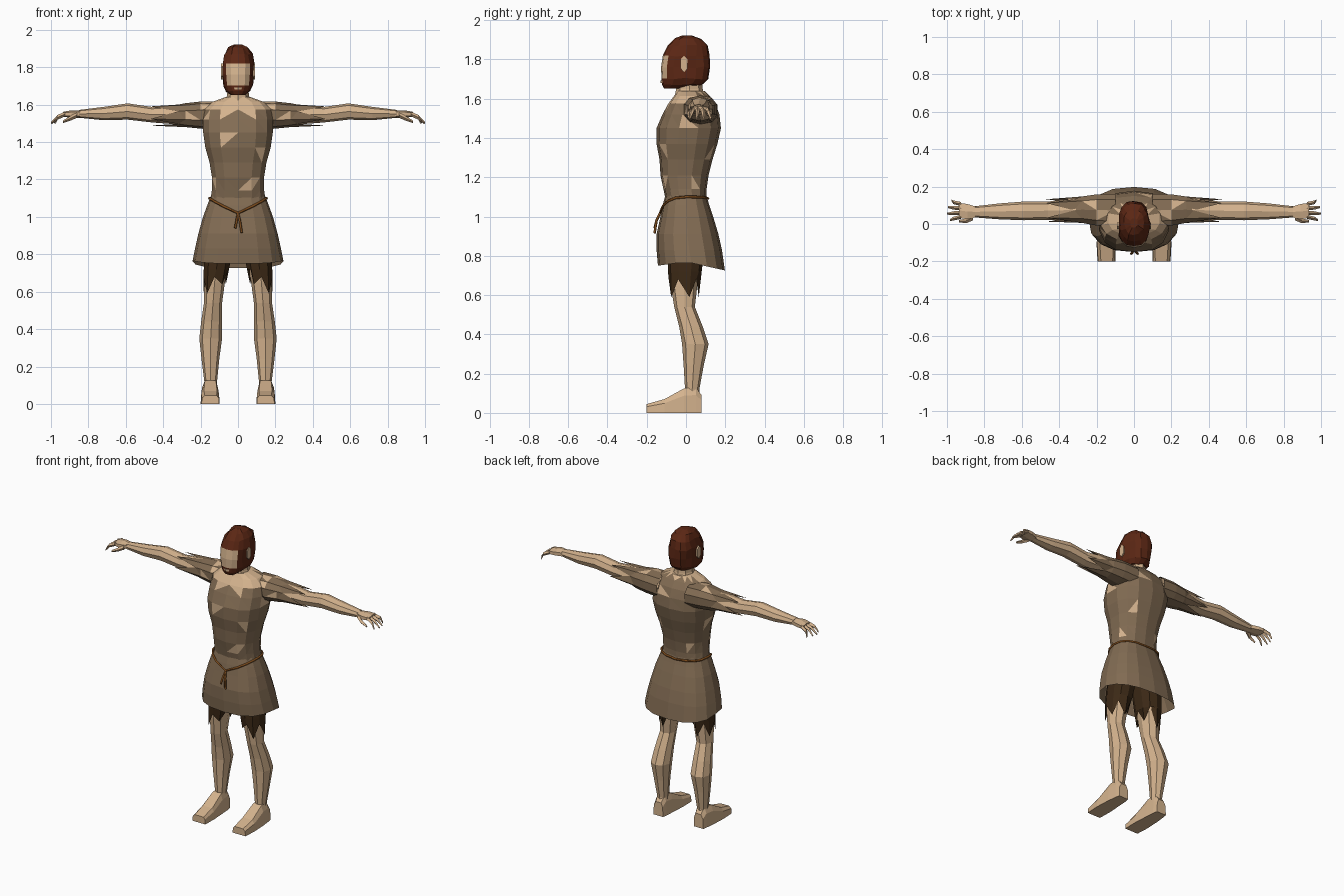
import bpy, bmesh, math, random
from mathutils import Vector

if "Cube" in bpy.data.objects:
    bpy.data.objects.remove(bpy.data.objects["Cube"])

random.seed(4)


def material(name, rgb):
    m = bpy.data.materials.new(name)
    m.diffuse_color = (*rgb, 1)
    m.use_nodes = True
    m.node_tree.nodes["Principled BSDF"].inputs["Base Color"].default_value = m.diffuse_color
    return m


SKIN = material("skin", (0.66, 0.45, 0.27))
CLOTH = material("tunic brown", (0.225, 0.15, 0.087))
DARK = material("dark trousers", (0.045, 0.022, 0.008))
HAIR = material("hair red brown", (0.105, 0.02, 0.007))
CORD = material("cord brown", (0.2, 0.07, 0.012))


def spow(v, p):
    return math.copysign(abs(v) ** p, v)


def oval(a0, a1, b0, b1, n, p=1.0):
    """Closed section between a0..a1 and b0..b1, starting at the b0 side."""
    pts = []
    for i in range(n):
        t = 2 * math.pi * i / n
        pts.append(((a0 + a1) / 2 + (a1 - a0) / 2 * spow(math.sin(t), p),
                    (b0 + b1) / 2 - (b1 - b0) / 2 * spow(math.cos(t), p)))
    return pts


def z_ring(z, x0, x1, y0, y1, n, p=1.0):
    return [Vector((x, y, z)) for x, y in oval(x0, x1, y0, y1, n, p)]


def x_ring(x, y0, y1, z0, z1, n, s=1, p=0.85):
    return [Vector((s * x, y, z)) for y, z in oval(y0, y1, z0, z1, n, p)]


def loft(name, rings, mats, caps=(True, True), tri=False, rule=None):
    bm = bmesh.new()
    vs = [[bm.verts.new(p) for p in r] for r in rings]
    n = len(vs[0])
    for a, b in zip(vs, vs[1:]):
        for i in range(n):
            j = (i + 1) % n
            bm.faces.new((a[i], a[j], b[j], b[i]))
    if caps[0]:
        bm.faces.new(vs[0])
    if caps[1]:
        bm.faces.new(vs[-1])
    if tri:
        bmesh.ops.triangulate(bm, faces=bm.faces[:])
    bmesh.ops.recalc_face_normals(bm, faces=bm.faces[:])
    if rule:
        for f in bm.faces:
            f.material_index = rule(f.calc_center_median())
    me = bpy.data.meshes.new(name)
    bm.to_mesh(me)
    bm.free()
    for m in mats:
        me.materials.append(m)
    ob = bpy.data.objects.new(name, me)
    bpy.context.collection.objects.link(ob)
    return ob


def tear(ob, points):
    """Show skin (slot 1) on the face nearest to each point."""
    for p in points:
        f = min(ob.data.polygons, key=lambda f: (f.center - Vector(p)).length)
        f.material_index = 1


# Tunic body: z, half width, front y, back y
torso = [(1.09, .15, -.105, .105), (1.14, .143, -.115, .105), (1.21, .142, -.13, .115),
         (1.29, .155, -.135, .135), (1.37, .178, -.15, .16), (1.45, .19, -.15, .178),
         (1.52, .19, -.12, .17), (1.575, .18, -.09, .15), (1.615, .14, -.06, .12),
         (1.64, .07, -.045, .095)]


def bare(c):
    return int(c.z > 1.625 or (c.y < .06 and c.z > 1.545 + .25 * abs(abs(c.x) - .05)))


body = loft("tunic_body", [z_ring(z, -w, w, f, b, 14, .8) for z, w, f, b in torso],
            [CLOTH, SKIN], tri=True, rule=bare)
tear(body, [(-.05, -.15, 1.41), (.14, -.1, 1.36), (.05, -.12, 1.16), (-.12, -.08, 1.17),
            (.18, -.02, 1.45), (.14, .05, 1.15), (.1, -.1, 1.18), (-.16, -.05, 1.55),
            (.05, .17, 1.52), (-.07, .1, 1.18), (-.12, .13, 1.55), (.08, .14, 1.3),
            (-.16, .04, 1.34)])

# Skirt of the tunic, open below, hem lower at the back
skirt = [(1.11, .146, -.105, .103), (1.06, .165, -.118, .118), (1.0, .187, -.13, .138),
         (.91, .212, -.15, .165), (.83, .23, -.15, .183)]
rings = [z_ring(z, -w, w, f, b, 16, .8) for z, w, f, b in skirt]
hem = z_ring(.77, -.243, .243, -.143, .198, 16, .8)
for p in hem:
    p.z -= .045 * max(0, p.y / .2) + .02 * max(0, -p.y / .14)
loft("tunic_skirt", rings + [hem], [CLOTH], caps=(False, False))


# Cord belt that dips at the front, with two hanging ends
def skirt_section(z):
    for a, b in zip(skirt, skirt[1:]):
        if b[0] <= z <= a[0]:
            t = (a[0] - z) / (a[0] - b[0])
            return [u + (v - u) * t for u, v in zip(a, b)]


def cord(name, pts, closed=False):
    cu = bpy.data.curves.new(name, 'CURVE')
    cu.dimensions = '3D'
    cu.bevel_depth = .007
    cu.bevel_resolution = 0
    cu.use_fill_caps = True
    sp = cu.splines.new('POLY')
    sp.points.add(len(pts) - 1)
    for q, p in zip(sp.points, pts):
        q.co = (*p, 1)
    sp.use_cyclic_u = closed
    cu.materials.append(CORD)
    ob = bpy.data.objects.new(name, cu)
    bpy.context.collection.objects.link(ob)


loop = []
for i in range(16):
    side = abs(spow(math.sin(math.pi * i / 8), .8))
    z = 1.1 - (.08 * (1 - side) if math.cos(math.pi * i / 8) > .01 else .008 * (1 - side))
    _, w, f, b = skirt_section(z)
    loop.append(z_ring(z, -w - .004, w + .004, f - .005, b + .005, 16, .8)[i])
cord("belt", loop, True)
for k, (x, z) in enumerate([(-.015, .94), (.02, .915)]):
    cord("belt_end_%d" % k, [loop[0], (x * .5, -.15, .98), (x, -.16, z)])

# Neck
loft("neck", [z_ring(1.6, -.075, .075, -.06, .1, 8), z_ring(1.65, -.058, .058, -.05, .085, 8),
              z_ring(1.72, -.055, .055, -.05, .08, 8)], [SKIN])

# Head with hair and beard; the face is the front band between beard and hairline
head = [(1.652, .038, -.112, -.03), (1.672, .066, -.122, .085), (1.702, .077, -.125, .112),
        (1.76, .083, -.127, .118), (1.82, .084, -.118, .12), (1.87, .074, -.093, .108),
        (1.905, .05, -.06, .075), (1.922, .02, -.02, .03)]
rings = [z_ring(z, -w, w, f, b, 16, .8) for z, w, f, b in head]
for r in rings[1:-1]:
    for p in r:
        if p.y > -.07:
            p += Vector([random.uniform(-.005, .005) for _ in range(3)])
loft("head_and_hair", rings, [HAIR, SKIN],
     rule=lambda c: int(c.y < -.085 and 1.7 < c.z < 1.82))
loft("mouth", [z_ring(z, -w, w, -.13, -.11, 4) for z, w in ((1.68, .018), (1.692, .022))], [SKIN])

for s, side in ((1, "left"), (-1, "right")):
    # Ear
    loft("ear_" + side, [x_ring(x, -.03, .01, 1.735, 1.82, 6, s) for x in (.07, .09)], [SKIN])

    # Bare arm: x, y range, z range
    arm = [(.1, 0, .15, 1.49, 1.61), (.2, 0, .15, 1.485, 1.612), (.33, .015, .135, 1.495, 1.6),
           (.46, .022, .12, 1.505, 1.588), (.59, .02, .12, 1.52, 1.607),
           (.72, .025, .11, 1.517, 1.588), (.85, .035, .095, 1.53, 1.572)]
    loft("arm_" + side, [x_ring(*a, 8, s) for a in arm], [SKIN])

    # Torn sleeve with a ragged end
    sleeve = [(.1, -.02, .165, 1.465, 1.615), (.2, -.012, .162, 1.472, 1.617),
              (.28, .003, .15, 1.48, 1.608)]
    rings = [x_ring(*a, 10, s) for a in sleeve]
    end = x_ring(.38, .01, .135, 1.488, 1.6, 10, s)
    for i, p in enumerate(end):
        p.x += s * (.09 if i % 2 == 0 else -.06)
    sl = loft("sleeve_" + side, rings + [end], [CLOTH, SKIN], caps=(False, False), tri=True)
    tear(sl, [(s * .16, .07, 1.62), (s * .24, .12, 1.6), (s * .15, .0, 1.59),
              (s * .26, .0, 1.53)])

    # Hand, drooping fingers and thumb
    loft("palm_" + side, [x_ring(.84, .035, .095, 1.53, 1.57, 6, s),
                          x_ring(.89, .02, .112, 1.53, 1.57, 6, s),
                          x_ring(.935, .028, .118, 1.535, 1.562, 6, s)], [SKIN])
    for k in range(4):
        y, tip = .038 + .023 * k, (.985, 1.0, .995, .975)[k]
        fan = (k - 1.5) * .006
        loft("finger_%d_%s" % (k, side),
             [x_ring(.925, y - .011, y + .011, 1.537, 1.562, 4, s),
              x_ring(.965, y + fan - .01, y + fan + .01, 1.52, 1.545, 4, s),
              x_ring(tip, y + fan * 2 - .005, y + fan * 2 + .005, 1.496, 1.508, 4, s)], [SKIN])
    loft("thumb_" + side, [x_ring(.86, .02, .055, 1.53, 1.56, 4, s),
                           x_ring(.895, .005, .03, 1.515, 1.54, 4, s),
                           x_ring(.935, .008, .022, 1.502, 1.516, 4, s)], [SKIN])

    # Leg: z, x range, y range
    leg = [(.8, .045, .175, -.085, .08), (.65, .07, .18, -.078, .058),
           (.54, .085, .182, -.06, .045), (.44, .085, .197, -.035, .085),
           (.35, .085, .207, -.02, .115), (.24, .1, .195, -.012, .09),
           (.12, .112, .18, -.005, .068), (.04, .112, .18, -.005, .07)]
    loft("leg_" + side, [z_ring(z, *sorted((s * a, s * b)), f, k, 8, .9)
                         for z, a, b, f, k in leg], [SKIN])

    # Ragged short trousers
    rings = [z_ring(z, *sorted((s * a, s * b)), f, k, 10, .85)
             for z, a, b, f, k in ((1.02, -.005, .14, -.09, .09), (.8, .03, .182, -.093, .09),
                                   (.72, .045, .186, -.092, .08), (.63, .062, .188, -.088, .065))]
    for i, p in enumerate(rings[-1]):
        p.z += -.04 if i % 2 else .05
        p.z += .05 if abs(p.x) < .11 else 0
    loft("trouser_leg_" + side, rings, [DARK], caps=(True, False))

    # Foot: y, inner x, outer x, top z
    foot = [(-.2, .1, .195, .045), (-.11, .098, .2, .07), (-.01, .104, .195, .125),
            (.05, .108, .188, .13), (.08, .113, .183, .09)]
    loft("foot_" + side,
         [[Vector((s * x, y, z)) for x, z in
           ((a, 0), (b, 0), (b - .003, t * .7), (b - .018, t), (a + .014, t), (a + .003, t * .7))]
          for y, a, b, t in foot], [SKIN])
